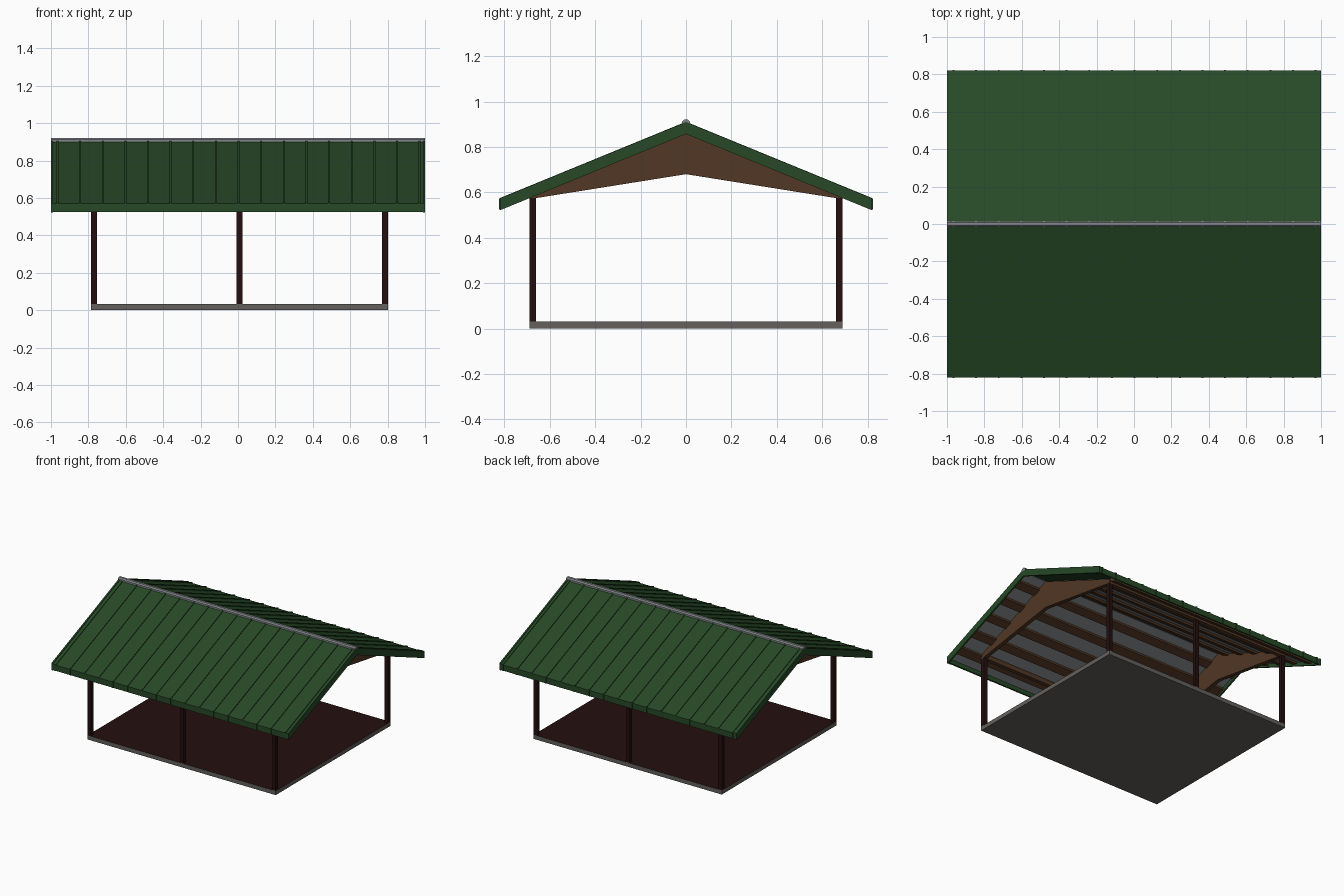
import bpy
import bmesh

cube = bpy.data.objects.get("Cube")
if cube:
    bpy.data.objects.remove(cube, do_unlink=True)


def material(name, rgb):
    m = bpy.data.materials.new(name)
    m.use_nodes = True
    color = (*rgb, 1)
    m.diffuse_color = color
    bsdf = m.node_tree.nodes["Principled BSDF"]
    bsdf.inputs["Base Color"].default_value = color
    bsdf.inputs["Roughness"].default_value = 0.8
    return m


GREEN = material("roof green", (0.02, 0.066, 0.02))
MAROON = material("dark maroon", (0.018, 0.0045, 0.0045))
CONCRETE = material("concrete grey", (0.125, 0.115, 0.108))
METAL = material("metal grey", (0.23, 0.245, 0.255))
BROWN = material("timber brown", (0.085, 0.038, 0.018))

EAVE = 0.82
RIDGE_Z = 0.905
SLOPE = 0.41
MID = 0.008      # the floor and frame sit slightly off the roof centre


def roof_z(y):
    return RIDGE_Z - SLOPE * abs(y)


def prism(name, profile, x0, x1, mat):
    """Extrude a (y, z) profile along x."""
    bm = bmesh.new()
    ends = [[bm.verts.new((x, y, z)) for y, z in profile] for x in (x0, x1)]
    n = len(profile)
    for ring in ends:
        bm.faces.new(ring)
    for i in range(n):
        j = (i + 1) % n
        bm.faces.new((ends[0][i], ends[0][j], ends[1][j], ends[1][i]))
    bmesh.ops.recalc_face_normals(bm, faces=bm.faces)
    mesh = bpy.data.meshes.new(name)
    bm.to_mesh(mesh)
    bm.free()
    mesh.materials.append(mat)
    obj = bpy.data.objects.new(name, mesh)
    bpy.context.collection.objects.link(obj)
    return obj


def box(name, x0, x1, y0, y1, z0, z1, mat):
    return prism(name, [(y0, z0), (y1, z0), (y1, z1), (y0, z1)], x0, x1, mat)


def sloped(name, y0, y1, low, high, x0, x1, mat):
    """Bar following the roof pitch, offset vertically from the roof top."""
    pts = [(y0, roof_z(y0) + low), (y1, roof_z(y1) + low),
           (y1, roof_z(y1) + high), (y0, roof_z(y0) + high)]
    return prism(name, pts, x0, x1, mat)


# Floor slab with a painted top
slab = box("floor_slab", MID - 0.793, MID + 0.793, -0.69, 0.69, 0, 0.032, CONCRETE)
slab.data.materials.append(MAROON)
for face in slab.data.polygons:
    if face.normal.z > 0.5:
        face.material_index = 1

for s, side in ((-1, "front"), (1, "back")):
    # Posts and the eave beam they carry
    for x, place in ((-0.778, "right"), (0, "middle"), (0.778, "left")):
        c = MID + x
        box(f"{side}_{place}_post", c - 0.015, c + 0.015,
            s * 0.66, s * 0.69, 0.032, 0.575, MAROON)
    box(f"{side}_eave_beam", MID - 0.793, MID + 0.793,
        s * 0.66, s * 0.69, 0.57, 0.605, BROWN)

    # Roof sheet, lining and eave fascia
    sloped(f"{side}_roof_sheet", 0, s * EAVE, -0.015, 0, -1, 1, GREEN)
    lining_end = 0.985 if s < 0 else 0.79
    sloped(f"{side}_roof_lining", 0, s * 0.805, -0.02, -0.014,
           -0.985, lining_end, METAL)
    box(f"{side}_fascia", -1, 1, s * (EAVE - 0.012), s * EAVE,
        0.525, roof_z(EAVE), GREEN)

    # Standing seams over the sheet and down the fascia
    for i in range(17):
        x = -0.965 + i * 0.121
        sloped(f"{side}_seam_{i + 1}", 0, s * EAVE, -0.002, 0.006,
               x - 0.005, x + 0.005, GREEN)
        box(f"{side}_fascia_seam_{i + 1}", x - 0.005, x + 0.005,
            s * (EAVE - 0.002), s * (EAVE + 0.003),
            0.525, roof_z(EAVE) + 0.005, GREEN)

    # Barge boards closing the gable ends
    for x in (-1, 1):
        sloped(f"{side}_barge_board", 0, s * EAVE, -0.048, 0.005,
               x, x * 0.988, GREEN)

    # Purlins under the lining
    for i in range(5):
        y = 0.09 + i * 0.155
        sloped(f"{side}_purlin_{i + 1}", s * (y - 0.028), s * (y + 0.028),
               -0.035, -0.019, -0.985, lining_end, BROWN)

# Gable trusses
for x, place in ((-0.778, "right"), (0.778, "left")):
    prism(f"{place}_gable_truss",
          [(-0.69, 0.57), (0, 0.68), (0.69, 0.57), (0.69, 0.6),
           (0, RIDGE_Z - 0.02), (-0.69, 0.6)],
          MID + x - 0.015, MID + x + 0.015, BROWN)

# Ridge cap
prism("ridge_cap",
      [(-0.017, 0.897), (0.017, 0.897), (0.017, 0.911), (0.009, 0.92),
       (-0.009, 0.92), (-0.017, 0.911)], -1, 1, METAL)
